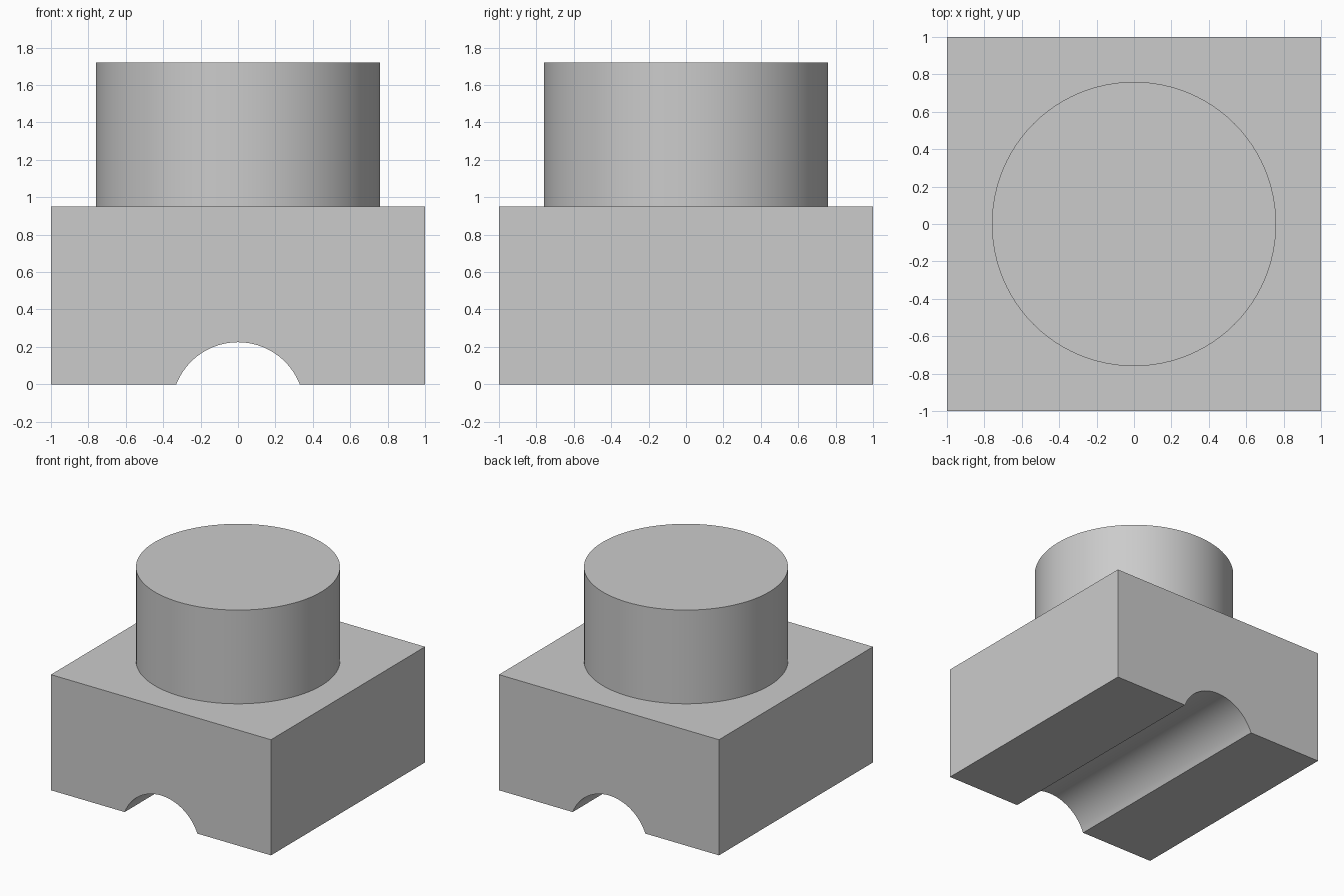
import bpy
import bmesh
import math

cube = bpy.data.objects.get("Cube")
if cube:
    bpy.data.objects.remove(cube, do_unlink=True)

HALF = 1.0            # half width of the square base
BASE_TOP = 0.95
TOP = 1.72
STUD_RADIUS = 0.76
GROOVE_HALF = 0.33    # groove half width at the underside
GROOVE_HEIGHT = 0.225

grey = bpy.data.materials.new("light_grey")
grey.use_nodes = True
colour = (0.6, 0.6, 0.6, 1.0)
grey.diffuse_color = colour
grey.node_tree.nodes["Principled BSDF"].inputs["Base Color"].default_value = colour


def extrude_profile(name, points, direction):
    """Close a planar profile and extrude it into a solid."""
    bm = bmesh.new()
    face = bm.faces.new([bm.verts.new(p) for p in points])
    result = bmesh.ops.extrude_face_region(bm, geom=[face], use_keep_orig=True)
    moved = [g for g in result["geom"] if isinstance(g, bmesh.types.BMVert)]
    bmesh.ops.translate(bm, verts=moved, vec=direction)
    bmesh.ops.recalc_face_normals(bm, faces=bm.faces[:])
    mesh = bpy.data.meshes.new(name)
    bm.to_mesh(mesh)
    bm.free()
    mesh.materials.append(grey)
    obj = bpy.data.objects.new(name, mesh)
    bpy.context.collection.objects.link(obj)
    bpy.ops.object.select_all(action="DESELECT")
    obj.select_set(True)
    bpy.context.view_layer.objects.active = obj
    bpy.ops.object.shade_smooth_by_angle(angle=math.radians(30))
    return obj


# Square base with a round groove running front to back
radius = (GROOVE_HALF ** 2 + GROOVE_HEIGHT ** 2) / (2 * GROOVE_HEIGHT)
centre_z = GROOVE_HEIGHT - radius
sweep = math.asin(GROOVE_HALF / radius)
steps = 32
profile = [(HALF, -HALF, 0), (HALF, -HALF, BASE_TOP),
           (-HALF, -HALF, BASE_TOP), (-HALF, -HALF, 0)]
for i in range(steps + 1):
    a = sweep * (2 * i / steps - 1)
    profile.append((radius * math.sin(a), -HALF, centre_z + radius * math.cos(a)))
extrude_profile("grooved_base", profile, (0, 2 * HALF, 0))

# Round stud on top of the base
sides = 96
ring = [(STUD_RADIUS * math.cos(math.tau * i / sides),
         STUD_RADIUS * math.sin(math.tau * i / sides), BASE_TOP) for i in range(sides)]
extrude_profile("round_stud", ring, (0, 0, TOP - BASE_TOP))
